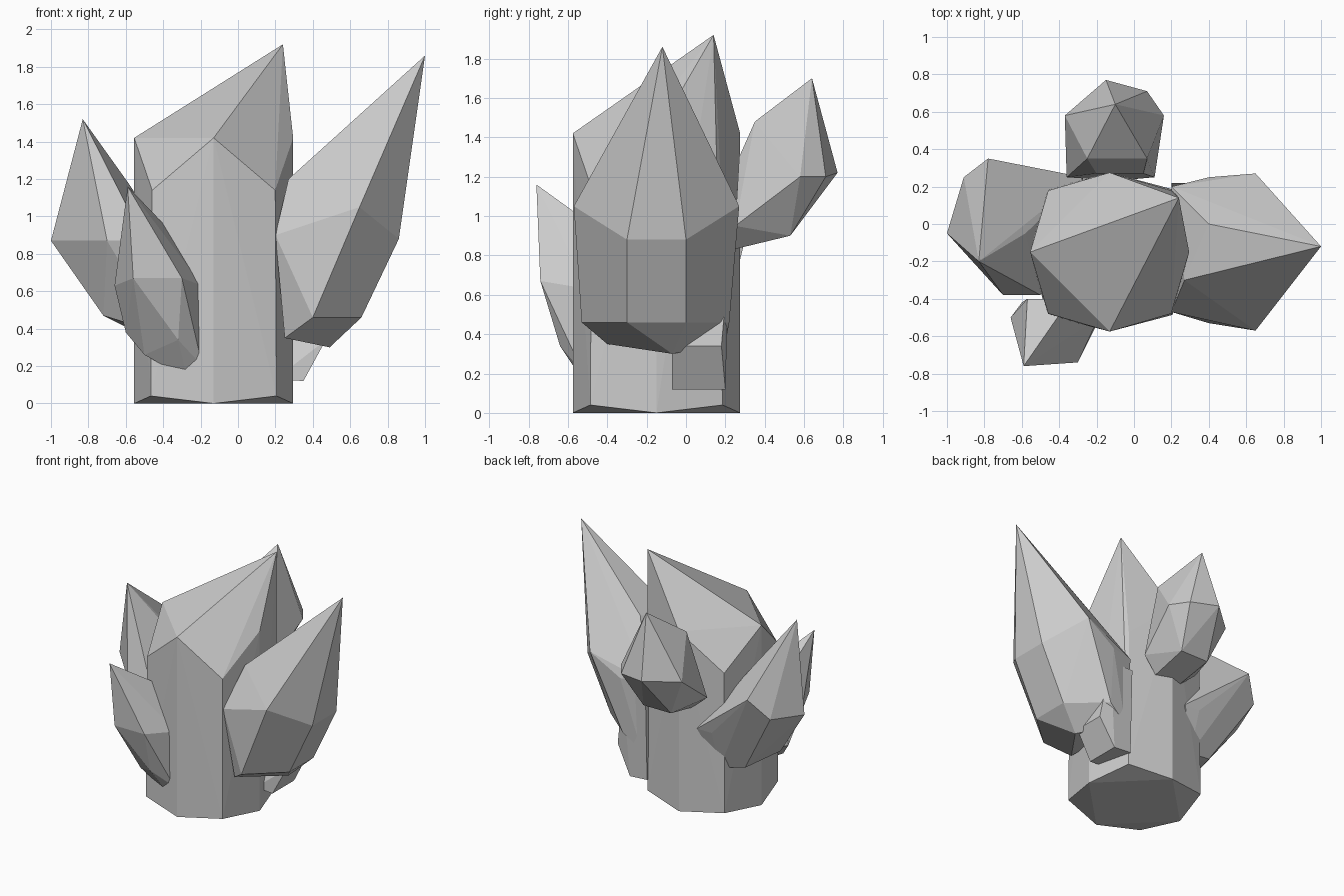
import bpy, bmesh
from math import sin, cos, tau
from mathutils import Vector

default_cube = bpy.data.objects.get("Cube")
if default_cube:
    bpy.data.objects.remove(default_cube, do_unlink=True)

# Single stone colour
stone = bpy.data.materials.new("grey_stone")
stone.use_nodes = True
stone_colour = (0.6, 0.6, 0.6, 1)
stone.diffuse_color = stone_colour
stone.node_tree.nodes["Principled BSDF"].inputs["Base Color"].default_value = stone_colour


def make_crystal(name, *sections):
    """Wrap a flat-faced convex shell around the corner points of each section."""
    bm = bmesh.new()
    for section in sections:
        for corner in section:
            bm.verts.new(Vector(corner))
    hull = bmesh.ops.convex_hull(bm, input=bm.verts[:])
    loose = [e for e in hull["geom_interior"] if isinstance(e, bmesh.types.BMVert)]
    bmesh.ops.delete(bm, geom=loose, context="VERTS")
    bmesh.ops.dissolve_limit(bm, angle_limit=0.03, verts=bm.verts[:], edges=bm.edges[:])
    bmesh.ops.recalc_face_normals(bm, faces=bm.faces[:])
    mesh = bpy.data.meshes.new(name)
    bm.to_mesh(mesh)
    bm.free()
    mesh.materials.append(stone)
    crystal = bpy.data.objects.new(name, mesh)
    bpy.context.scene.collection.objects.link(crystal)
    return crystal


def octagon(centre, side_radius, side_height, diagonal_radius, diagonal_height):
    """Eight corners, with separate radii and heights for side and diagonal ones."""
    ring = []
    for i in range(8):
        angle = tau * i / 8
        radius = diagonal_radius if i % 2 else side_radius
        height = diagonal_height if i % 2 else side_height
        ring.append((centre.x + radius * cos(angle), centre.y + radius * sin(angle), height))
    return ring


def depth_edge(x, z, front, back):
    """Level edge running from front to back."""
    return [(x, front, z), (x, back, z)]


def width_edge(y, z, right, left):
    """Level edge running from right to left."""
    return [(right, y, z), (left, y, z)]


def point(x, y, z):
    """Single corner or sharp end of a crystal."""
    return [(x, y, z)]


# Main upright crystal: octagonal shaft with a leaning four-sided point
shaft = Vector((-0.13, -0.15))
make_crystal(
    "central_crystal",
    octagon(shaft, side_radius=0.425, side_height=0, diagonal_radius=0.475, diagonal_height=0.04),
    octagon(shaft, side_radius=0.425, side_height=1.42, diagonal_radius=0.465, diagonal_height=1.14),
    point(-0.4, -0.35, 1.37),
    point(0.24, 0.14, 1.92),
)

# Tall leaning crystal on the left: root, waist, shoulder, upper ridge, point
make_crystal(
    "left_crystal",
    depth_edge(0.25, 0.35, front=-0.4, back=0.2),
    point(0.49, -0.07, 0.3),
    depth_edge(0.66, 0.46, front=-0.3, back=0),
    depth_edge(0.4, 0.46, front=-0.53, back=0.22),
    depth_edge(0.86, 0.88, front=-0.3, back=0),
    depth_edge(0.65, 1.05, front=-0.57, back=0.27),
    depth_edge(0.4, 0.9, front=-0.51, back=0.25),
    depth_edge(0.2, 0.9, front=-0.47, back=0.2),
    depth_edge(0.4, 1.3, front=-0.2, back=0),
    point(0.27, -0.3, 1.2),
    point(1, -0.12, 1.86),
)

# Root growing down the back of the left crystal
make_crystal(
    "left_root",
    depth_edge(0.35, 0.12, front=-0.07, back=0.2),
    depth_edge(0.2, 0.13, front=-0.07, back=0.2),
    depth_edge(0.47, 0.34, front=-0.07, back=0.18),
    width_edge(0.22, 0.8, right=0.2, left=0.4),
)

# Stout leaning crystal on the right
make_crystal(
    "right_crystal",
    point(-0.72, -0.15, 0.47),
    point(-0.6, 0.12, 0.41),
    depth_edge(-0.4, 0.37, front=-0.25, back=0.15),
    width_edge(-0.38, 0.87, right=-0.7, left=-0.5),
    point(-1, -0.05, 0.87),
    point(-0.91, 0.25, 0.92),
    point(-0.78, 0.35, 1.08),
    width_edge(0.25, 0.68, right=-0.4, left=-0.27),
    point(-0.58, -0.05, 1.17),
    point(-0.83, -0.2, 1.52),
)

# Slim crystal hugging the front
make_crystal(
    "front_crystal",
    point(-0.27, -0.5, 0.13),
    depth_edge(-0.19, 0.2, front=-0.52, back=-0.4),
    point(-0.5, -0.5, 0.26),
    point(-0.32, -0.64, 0.34),
    width_edge(-0.42, 0.38, right=-0.6, left=-0.3),
    width_edge(-0.74, 0.67, right=-0.56, left=-0.3),
    width_edge(-0.5, 0.63, right=-0.66, left=-0.19),
    width_edge(-0.4, 0.9, right=-0.57, left=-0.34),
    point(-0.59, -0.76, 1.16),
)

# Raised crystal on the back
make_crystal(
    "back_crystal",
    width_edge(0.24, 0.83, right=-0.22, left=0),
    width_edge(0.53, 0.9, right=-0.24, left=0),
    point(-0.15, 0.77, 1.22),
    point(0.07, 0.71, 1.2),
    width_edge(0.58, 1.2, right=-0.37, left=0.16),
    width_edge(0.25, 0.95, right=-0.36, left=0.11),
    width_edge(0.27, 1.3, right=-0.2, left=0.05),
    width_edge(0.35, 1.48, right=-0.25, left=0.07),
    point(-0.1, 0.64, 1.7),
)
